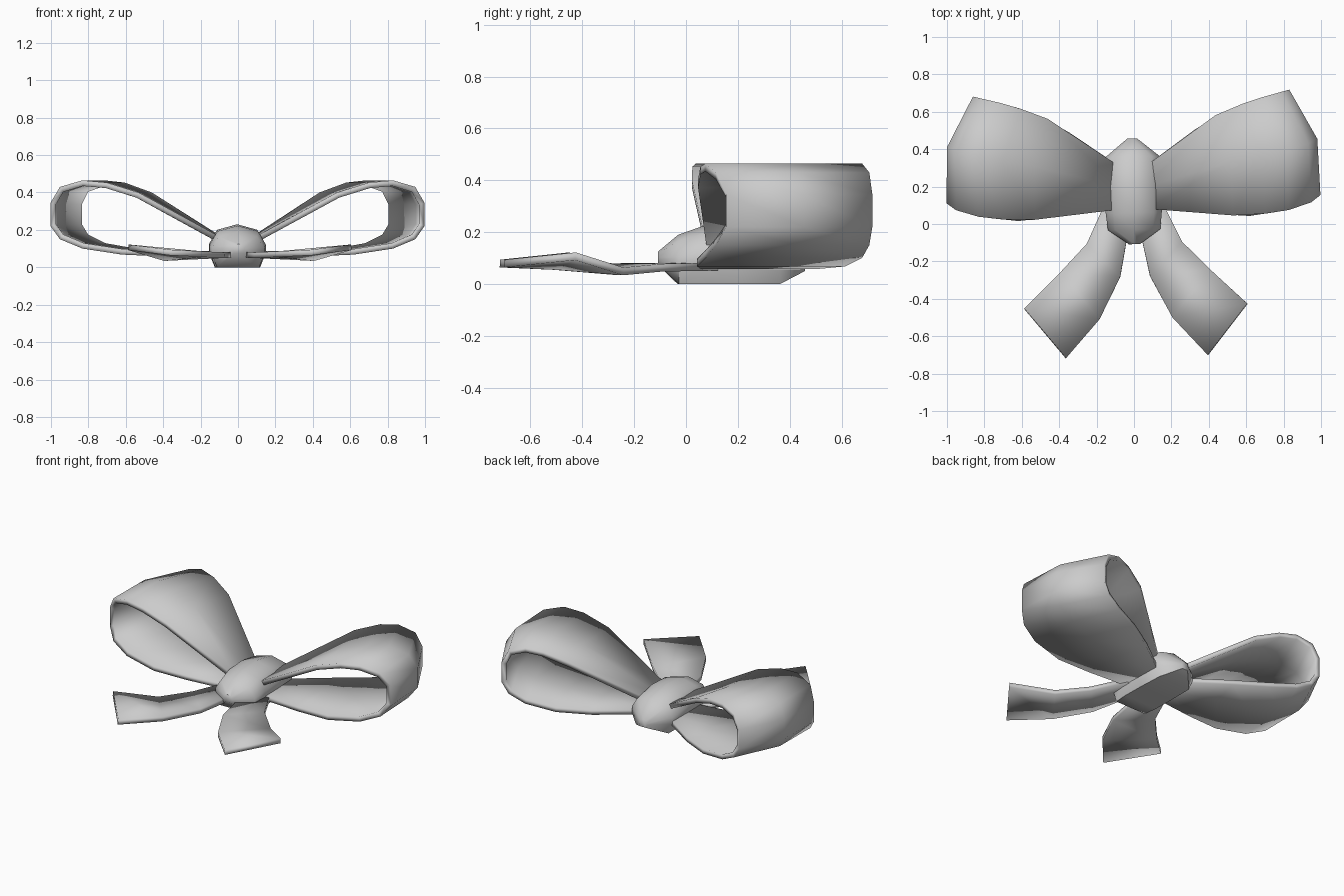
import bpy, bmesh, math

if "Cube" in bpy.data.objects:
    bpy.data.objects.remove(bpy.data.objects["Cube"])

TILT = 0.022  # the whole bow is turned slightly about z


def lerp(table, x):
    for (x0, y0), (x1, y1) in zip(table, table[1:]):
        if x <= x1:
            return y0 + (y1 - y0) * (x - x0) / (x1 - x0)
    return table[-1][1]


def make(name, rows, closed=False):
    """Skin a grid of points; closed rows become a capped loft."""
    bm = bmesh.new()
    grid = [[bm.verts.new(p) for p in row] for row in rows]
    n = len(grid[0])
    for a, b in zip(grid, grid[1:]):
        for j in range(n if closed else n - 1):
            k = (j + 1) % n
            bm.faces.new((a[j], b[j], b[k], a[k]))
    if closed:
        bm.faces.new(grid[0])
        bm.faces.new(grid[-1])
        bmesh.ops.recalc_face_normals(bm, faces=bm.faces)
    me = bpy.data.meshes.new(name)
    bm.to_mesh(me)
    bm.free()
    ob = bpy.data.objects.new(name, me)
    bpy.context.collection.objects.link(ob)
    ob.rotation_euler.z = TILT
    bpy.ops.object.select_all(action='DESELECT')
    ob.select_set(True)
    bpy.context.view_layer.objects.active = ob
    bpy.ops.object.shade_smooth_by_angle(angle=math.radians(50))
    return ob


def ribbon(name, rows, thickness):
    ob = make(name, rows)
    s = ob.modifiers.new("thickness", 'SOLIDIFY')
    s.thickness = thickness
    s.offset = -1
    s.use_even_offset = True
    m = ob.modifiers.new("mirror", 'MIRROR')
    m.use_clip = False
    m.use_mirror_merge = False
    return ob


# Loops: profile of the front edge (x, z); back edge is shorter in x
profile = [(0.07, 0.15), (0.53, 0.40), (0.70, 0.453), (0.83, 0.465), (0.95, 0.43),
           (1.0, 0.345), (1.0, 0.22), (0.95, 0.15), (0.83, 0.10), (0.62, 0.068),
           (0.4, 0.058), (0.07, 0.055)]
front_y = [(0, 0.085), (0.12, 0.077), (0.6, 0.027), (0.83, 0.057), (0.95, 0.095), (1.0, 0.133)]
back_y = [(0, 0.26), (0.097, 0.328), (0.433, 0.566), (0.635, 0.646), (0.846, 0.70)]
rows = []
for x, z in profile:
    xb = x * 0.846
    yf, yb = lerp(front_y, x), lerp(back_y, xb)
    rows.append([(x, yf, z), (x * 0.99, yf + (yb - yf) * 0.53, z), (xb, yb, z)])
ribbon("bow_loops", rows, 0.03)

# Tails: outer and inner edge points
outer = [(0.15, 0.12, 0.082), (0.255, -0.10, 0.078), (0.40, -0.25, 0.064), (0.595, -0.438, 0.122)]
inner = [(0.02, 0.02, 0.082), (0.08, -0.28, 0.08), (0.195, -0.505, 0.085), (0.378, -0.708, 0.094)]
ribbon("ribbon_tails", [[i, o] for i, o in zip(inner, outer)], 0.03)

# Knot: faceted loft along y (y, half width, bottom z, top z)
half = [(0.8, 0), (1, 0.35), (1, 0.55), (0.72, 0.87)]
section = half + [(0, 1)] + [(-x, z) for x, z in reversed(half)]
rings = [(-0.108, 0.03, 0.075, 0.125), (-0.03, 0.14, 0.0, 0.19), (0.06, 0.15, 0.0, 0.222),
         (0.2, 0.15, 0.0, 0.23), (0.36, 0.145, 0.0, 0.20), (0.458, 0.025, 0.05, 0.10)]
make("knot", [[(x * w, y, b + z * (t - b)) for x, z in section]
              for y, w, b, t in rings], closed=True)
